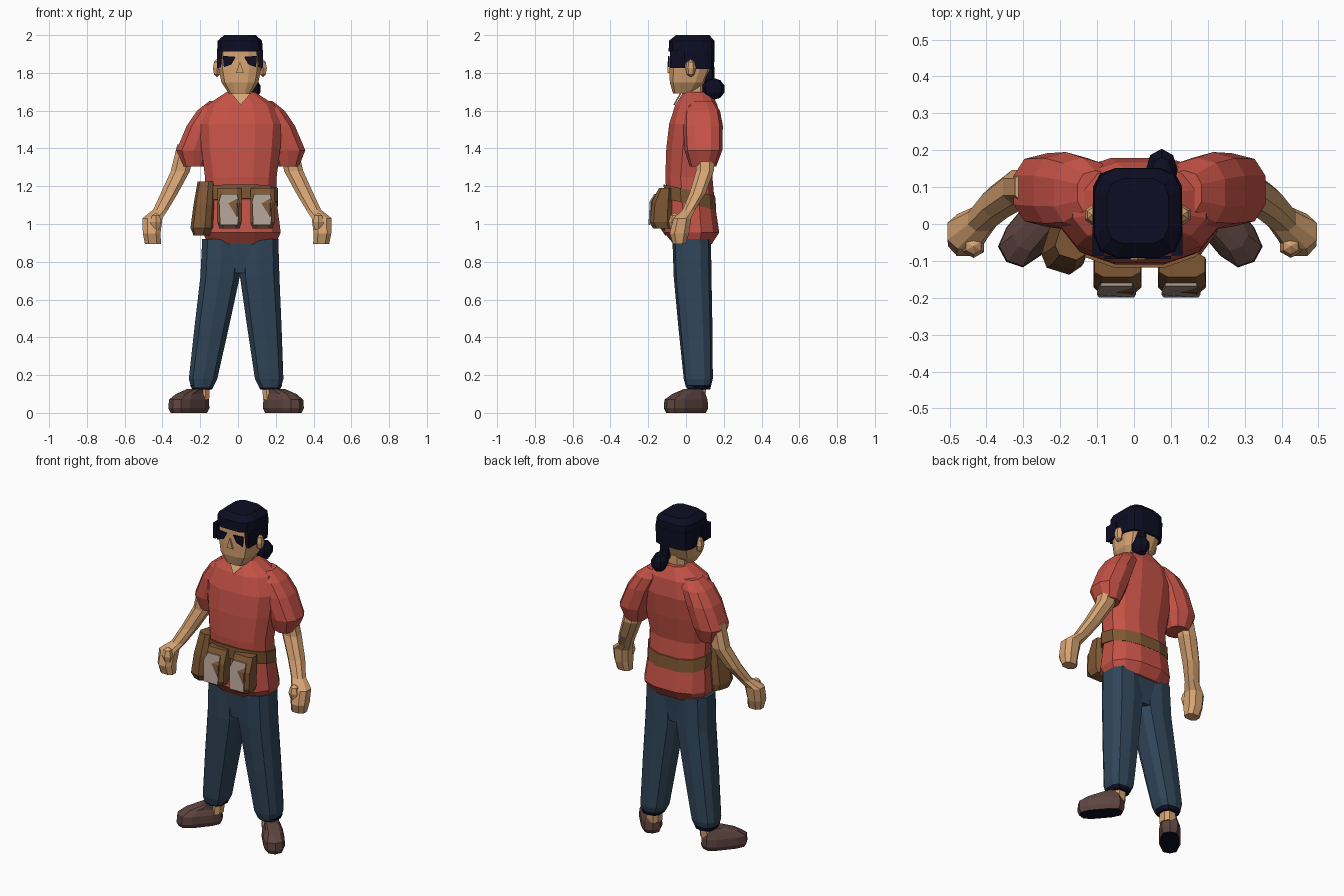
import bpy, bmesh, math
from mathutils import Vector


def material(name, rgb):
    m = bpy.data.materials.new(name)
    m.diffuse_color = (*rgb, 1)
    return m


RED = material("red_cloth", (0.56, 0.085, 0.062))
SKIN = material("skin", (0.68, 0.37, 0.17))
DENIM = material("blue_denim", (0.03, 0.06, 0.10))
NAVY = material("dark_navy", (0.004, 0.004, 0.017))
LEATHER = material("brown_leather", (0.21, 0.095, 0.034))
SHOE = material("shoe_brown", (0.11, 0.058, 0.05))
GREY = material("warm_grey", (0.42, 0.34, 0.29))


def finish(name, bm, mats):
    bmesh.ops.recalc_face_normals(bm, faces=bm.faces)
    me = bpy.data.meshes.new(name)
    bm.to_mesh(me)
    bm.free()
    for m in mats:
        me.materials.append(m)
    ob = bpy.data.objects.new(name, me)
    bpy.context.collection.objects.link(ob)
    return ob


def loft(name, rings, mat, n=12, p=0.8, tilt=0.0, turn=0.0, base=None):
    """Rings are (cx, cy, z, rx, ry); p < 1 makes them boxier."""
    bm = bmesh.new()
    prev = None
    for k, (cx, cy, z, rx, ry) in enumerate(rings):
        ring = []
        for i in range(n):
            a = 2 * math.pi * (i + 0.5) / n
            c, s = math.cos(a), math.sin(a)
            x = math.copysign(abs(c) ** p, c) * rx
            y = math.copysign(abs(s) ** p, s) * ry
            X = x * math.cos(turn) - y * math.sin(turn)
            Y = x * math.sin(turn) + y * math.cos(turn)
            ring.append(bm.verts.new((cx + X, cy + Y, z + tilt * y)))
        if prev:
            for i in range(n):
                j = (i + 1) % n
                bm.faces.new((prev[i], prev[j], ring[j], ring[i]))
        else:
            cap = bm.faces.new(ring)
            cap.material_index = 1 if base else 0
        prev = ring
    bm.faces.new(prev)
    return finish(name, bm, [mat, base] if base else [mat])


def plate(name, pts, mat, depth=0.008):
    """Flat polygon thickened towards +y."""
    bm = bmesh.new()
    front = [bm.verts.new(p) for p in pts]
    back = [bm.verts.new(Vector(p) + Vector((0, depth, 0))) for p in pts]
    bm.faces.new(front)
    bm.faces.new(back)
    for i in range(len(pts)):
        j = (i + 1) % len(pts)
        bm.faces.new((front[i], front[j], back[j], back[i]))
    return finish(name, bm, [mat])


def ball(name, loc, scale, mat, u=8, v=5):
    bm = bmesh.new()
    bmesh.ops.create_uvsphere(bm, u_segments=u, v_segments=v, radius=1)
    for w in bm.verts:
        w.co = Vector(loc) + Vector([a * b for a, b in zip(w.co, scale)])
    return finish(name, bm, [mat])


def sided(rings, s, off):
    return [(off + s * r[0], *r[1:]) for r in rings]


# Shirt body
loft("shirt_body", [
    (0.02, 0.035, 0.895, 0.185, 0.105), (0.02, 0.03, 0.955, 0.212, 0.15),
    (0.015, 0.025, 1.12, 0.195, 0.13), (0.015, 0.015, 1.25, 0.195, 0.128),
    (0.015, 0.03, 1.40, 0.215, 0.138), (0.015, 0.045, 1.53, 0.225, 0.138),
    (0.015, 0.055, 1.63, 0.185, 0.115), (0.015, 0.06, 1.70, 0.075, 0.075)], RED)

# Neck and collar opening
loft("neck", [(0.015, 0.05, 1.60, 0.06, 0.06), (0.015, 0.045, 1.78, 0.065, 0.065)], SKIN, n=8)
plate("collar_opening", [(-0.04, -0.03, 1.695), (0.015, -0.068, 1.63), (0.07, -0.03, 1.695)], SKIN)

# Head
loft("head", [
    (0.01, -0.01, 1.69, 0.06, 0.06), (0.01, 0.01, 1.75, 0.10, 0.098),
    (0.01, 0.025, 1.82, 0.115, 0.115), (0.01, 0.025, 1.94, 0.11, 0.112)], SKIN, p=0.65)
plate("nose", [(-0.01, -0.098, 1.80), (0.03, -0.098, 1.80), (0.01, -0.098, 1.86)], SKIN, 0.02)

# Hair cap, back hair and bun
loft("hair_cap", [
    (0.01, 0.03, 1.912, 0.123, 0.124), (0.01, 0.03, 1.97, 0.12, 0.123),
    (0.01, 0.035, 2.0, 0.085, 0.09)], NAVY, p=0.55)
loft("back_hair", [
    (0.01, 0.055, 1.82, 0.12, 0.095), (0.01, 0.055, 1.93, 0.123, 0.099)], NAVY, p=0.55)
ball("hair_bun", (0.075, 0.145, 1.715), (0.046, 0.062, 0.058), NAVY)
loft("bun_stem", [(0.06, 0.12, 1.73, 0.03, 0.03), (0.05, 0.125, 1.83, 0.03, 0.025)], NAVY, n=6)

for s, side in ((-1, "left"), (1, "right")):
    # Face details
    plate(side + "_eye", [(0.01 + s * x, -0.095, z) for x, z in
                          ((0.022, 1.885), (0.09, 1.89), (0.085, 1.83), (0.045, 1.845))], NAVY)
    plate(side + "_sideburn", [(0.01 + s * x, -0.085, z) for x, z in
                               ((0.092, 1.92), (0.122, 1.92), (0.121, 1.825), (0.10, 1.83))], NAVY, 0.08)
    ball(side + "_ear", (0.01 + s * 0.122, 0.025, 1.825), (0.024, 0.028, 0.048), SKIN, 6, 4)

    # Sleeves
    loft(side + "_sleeve", sided([
        (0.25, 0.09, 1.305, 0.06, 0.07), (0.25, 0.092, 1.39, 0.095, 0.10),
        (0.20, 0.09, 1.52, 0.09, 0.105), (0.155, 0.085, 1.60, 0.08, 0.095),
        (0.12, 0.085, 1.65, 0.05, 0.06)], s, 0.015), RED, n=10)

    # Forearm with fist and thumb
    loft(side + "_arm", sided([
        (0.445, -0.035, 0.893, 0.045, 0.035), (0.452, -0.035, 0.95, 0.05, 0.055),
        (0.448, -0.02, 1.03, 0.056, 0.05), (0.405, 0.015, 1.075, 0.042, 0.036),
        (0.36, 0.06, 1.16, 0.048, 0.045), (0.30, 0.10, 1.28, 0.054, 0.05),
        (0.27, 0.10, 1.42, 0.05, 0.05)], s, -0.005), SKIN, n=8)
    ball(side + "_thumb", (-0.005 + s * 0.43, -0.06, 1.01), (0.033, 0.032, 0.05), SKIN, 6, 4)

    # Trouser leg
    mid = -0.01
    loft(side + "_trouser_leg", [
        (mid + s * 0.18, 0.065, 0.135, 0.06, 0.065), (mid + s * 0.175, 0.065, 0.18, 0.078, 0.077),
        (s * 0.14, 0.05, 0.45, 0.094, 0.09), (0.01 + s * 0.105, 0.035, 0.72, 0.108, 0.10),
        (0.012 + s * 0.10, 0.03, 0.92, 0.105, 0.102)], DENIM, n=10, p=0.7, base=NAVY)
    loft(side + "_trouser_hem", [
        (mid + s * 0.18, 0.068, 0.125, 0.055, 0.06),
        (mid + s * 0.18, 0.066, 0.148, 0.067, 0.068)], NAVY, n=10, p=0.7)

    # Ankle and shoe
    loft(side + "_ankle", [(mid + s * 0.185, 0.06, 0.07, 0.045, 0.045),
                           (mid + s * 0.18, 0.065, 0.15, 0.045, 0.045)], SKIN, n=8)
    c = mid + s * 0.25
    loft(side + "_shoe", [
        (c, 0.0, 0.0, 0.052, 0.122), (c, 0.0, 0.025, 0.062, 0.134),
        (c, 0.0, 0.07, 0.06, 0.13), (c - s * 0.012, 0.015, 0.10, 0.047, 0.10),
        (c - s * 0.045, 0.045, 0.127, 0.04, 0.055)],
        SHOE, n=10, p=0.65, turn=s * math.radians(40), base=NAVY)

# Hips joining the legs
loft("trouser_hips", [(0.01, 0.035, 0.74, 0.06, 0.085), (0.015, 0.03, 0.93, 0.19, 0.10)], DENIM)

# Tool belt
loft("tool_belt", [(0.015, 0.022, 1.105, 0.203, 0.142), (0.015, 0.018, 1.18, 0.202, 0.14)],
     LEATHER, tilt=-0.22)

# Belt pouches: side bag and two front pouches with grey tool flaps
loft("side_pouch", [
    (-0.19, -0.05, 0.94, 0.04, 0.06), (-0.185, -0.06, 0.98, 0.06, 0.075),
    (-0.175, -0.055, 1.10, 0.055, 0.07), (-0.165, -0.045, 1.225, 0.045, 0.05)],
    LEATHER, n=8, p=0.65, turn=-0.3)
for name, x in (("centre", -0.045), ("right", 0.13)):
    loft(name + "_pouch", [
        (x, -0.125, 0.975, 0.055, 0.05), (x, -0.135, 1.01, 0.068, 0.062),
        (x, -0.13, 1.11, 0.068, 0.058), (x, -0.11, 1.19, 0.065, 0.035)],
        LEATHER, n=8, p=0.55)
    plate(name + "_pouch_flap", [
        (x - 0.05, -0.199, 0.995), (x + 0.045, -0.199, 0.995),
        (x + 0.05, -0.192, 1.12), (x + 0.04, -0.168, 1.16),
        (x - 0.045, -0.168, 1.16), (x - 0.055, -0.192, 1.12)], GREY)
